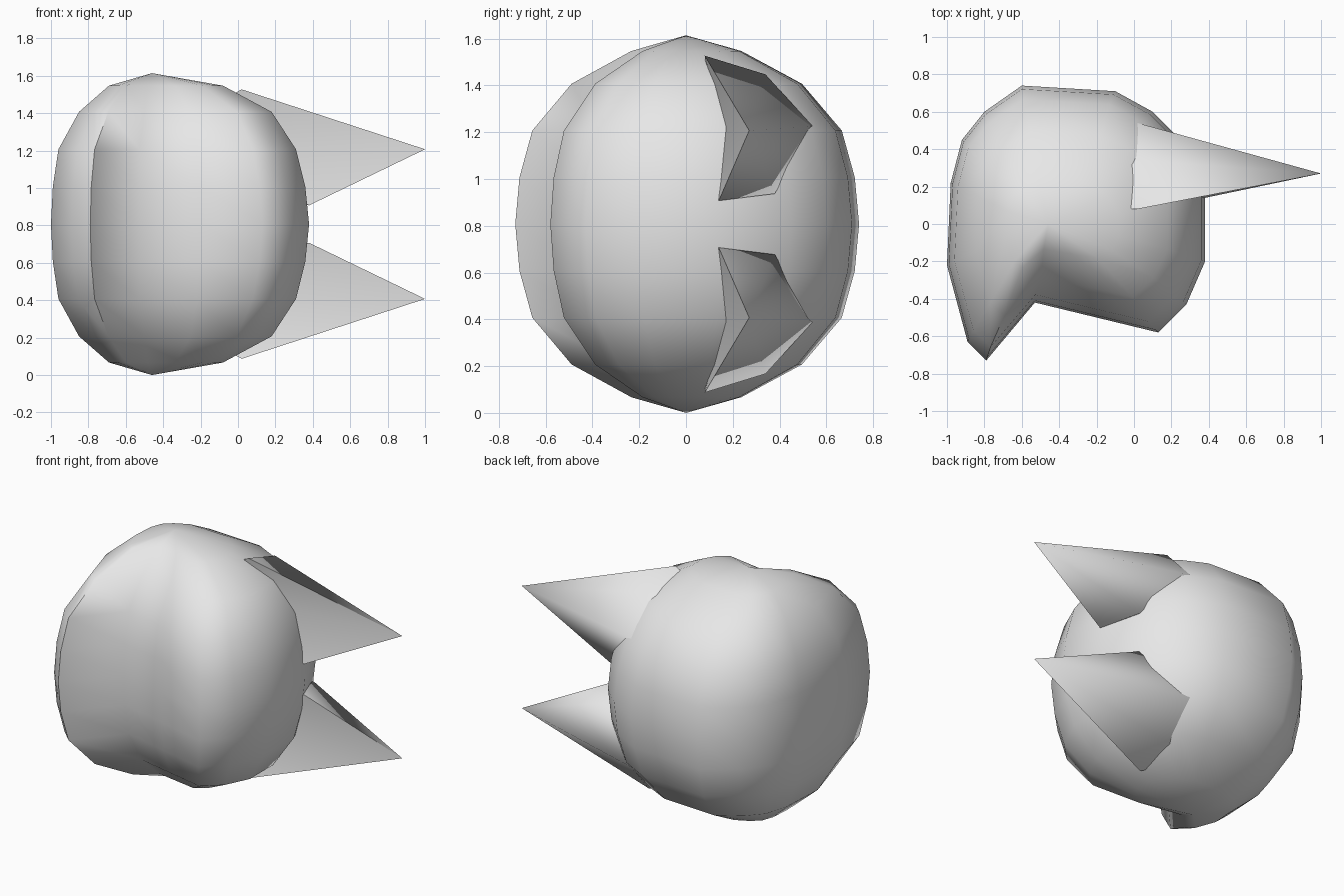
import bpy, bmesh, math
from mathutils import Vector

if "Cube" in bpy.data.objects:
    bpy.data.objects.remove(bpy.data.objects["Cube"])

MID = 0.807  # height of the mirror plane

grey = bpy.data.materials.new("light_grey")
grey.diffuse_color = (0.8, 0.8, 0.8, 1)
grey.use_nodes = True
grey.node_tree.nodes["Principled BSDF"].inputs["Base Color"].default_value = grey.diffuse_color


def finish(name, bm, angle):
    bmesh.ops.recalc_face_normals(bm, faces=bm.faces)
    me = bpy.data.meshes.new(name)
    bm.to_mesh(me)
    bm.free()
    ob = bpy.data.objects.new(name, me)
    bpy.context.collection.objects.link(ob)
    me.materials.append(grey)
    bpy.ops.object.select_all(action='DESELECT')
    ob.select_set(True)
    bpy.context.view_layer.objects.active = ob
    bpy.ops.object.shade_smooth_by_angle(angle=math.radians(angle))


def bridge(bm, a, b):
    for i in range(len(a)):
        j = (i + 1) % len(a)
        bm.faces.new((a[i], a[j], b[j], b[i]))


def fan(bm, ring, point):
    tip = bm.verts.new(point)
    for i in range(len(ring)):
        bm.faces.new((ring[i], ring[(i + 1) % len(ring)], tip))


# Head: side profile with chin, round back, brow and face hollow
profile = [(-0.79, -0.73), (-0.89, -0.63), (-1.0, -0.22), (-0.98, 0.22),
           (-0.92, 0.45), (-0.80, 0.60), (-0.60, 0.74), (-0.10, 0.71),
           (0.10, 0.60), (0.25, 0.45), (0.38, 0.15), (0.38, -0.20),
           (0.28, -0.43), (0.13, -0.58), (-0.20, -0.50), (-0.53, -0.42)]
# offset from mirror plane, centre x, half width x, scale y
half = [(0.2, -0.315, 0.675, 0.975), (0.4, -0.325, 0.635, 0.90),
        (0.6, -0.335, 0.515, 0.67), (0.74, -0.385, 0.305, 0.32)]
slices = [(-d, c, w, s) for d, c, w, s in reversed(half)]
slices += [(0, -0.31, 0.69, 1.0)] + half

bm = bmesh.new()
rings = [[bm.verts.new((c + (x + 0.31) / 0.69 * w, y * s, MID + d))
          for x, y in profile] for d, c, w, s in slices]
for a, b in zip(rings, rings[1:]):
    bridge(bm, a, b)
fan(bm, rings[0], (-0.46, 0, 0))
fan(bm, rings[-1], (-0.46, 0, 2 * MID))
finish("head", bm, 75)

# Ears: pointed cones with a shallow hollow on the front, rooted in the head
base = [(0.02, 0.08, 0.72), (0.03, 0.34, 0.64), (0.02, 0.54, 0.42),
        (0.28, 0.38, 0.13), (0.38, 0.14, 0.10), (0.20, 0.16, 0.42)]
tip = Vector((1.0, 0.27, 0.40))
root = Vector((-0.40, 0.10, 0.50))
for name, side in (("upper_ear", 1), ("lower_ear", -1)):
    bm = bmesh.new()

    def place(p):
        return (p[0], p[1], MID + side * p[2])
    outer = [bm.verts.new(place(p)) for p in base]
    inner = [bm.verts.new(place(Vector(p).lerp(root, 0.4))) for p in base]
    bridge(bm, inner, outer)
    fan(bm, outer, place(tip))
    fan(bm, inner, place(root))
    finish(name, bm, 60)
